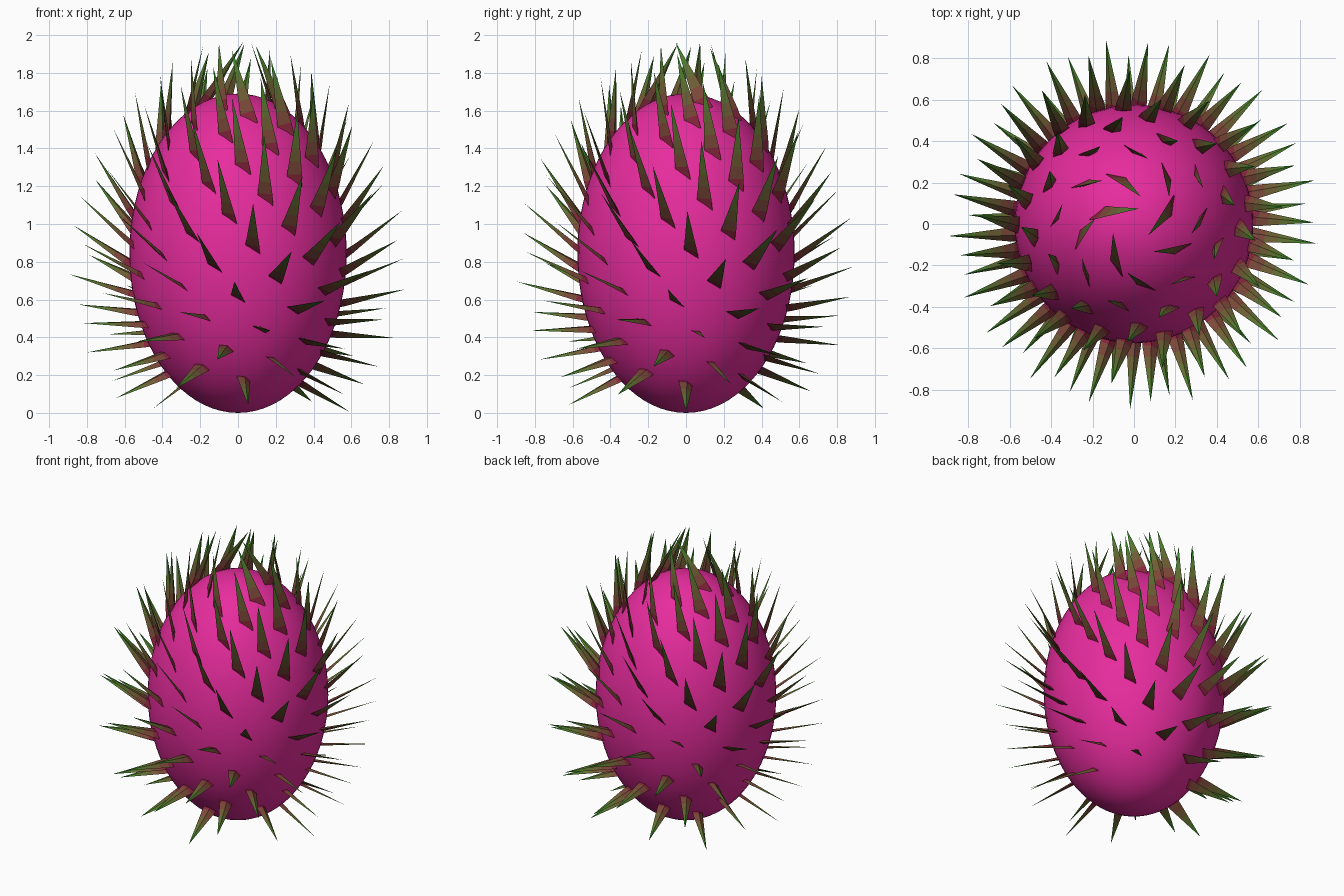
import bpy, bmesh, math
from mathutils import Vector

if "Cube" in bpy.data.objects:
    bpy.data.objects.remove(bpy.data.objects["Cube"])

RX, RZ = 0.575, 0.845          # body radii
COUNT = 120                    # leafy spikes
GOLDEN = math.radians(137.508)
BANDS = 6                      # colour steps along each spike
ROLL = math.radians(27)        # each leaf is turned about its own length


def material(name, rgb):
    m = bpy.data.materials.new(name)
    m.diffuse_color = (*rgb, 1)
    m.use_nodes = True
    m.node_tree.nodes["Principled BSDF"].inputs["Base Color"].default_value = m.diffuse_color
    return m


# Fruit body: smooth upright ellipsoid
bpy.ops.mesh.primitive_uv_sphere_add(segments=64, ring_count=40, radius=1, location=(0, 0, RZ))
body = bpy.context.object
body.name = "fruit_body"
body.scale = (RX, RX, RZ)
bpy.ops.object.transform_apply(location=False, rotation=False, scale=True)
bpy.ops.object.shade_smooth()
body.data.materials.append(material("pink_skin", (0.80, 0.025, 0.34)))


def add_spike(bm, base, along, side, face, length):
    """Tapered, slightly folded leaf with three edges running to a point."""
    rings = []
    for k in range(BANDS):
        f = k / BANDS
        w = 0.042 * min(1 - f, 0.88) / 0.88
        c = base + along * (f * (length + 0.04) - 0.04)
        rings.append([bm.verts.new(c + side * w - face * w * 0.15),
                      bm.verts.new(c + face * w * 0.25),
                      bm.verts.new(c - side * w - face * w * 0.15)])
    tip = bm.verts.new(base + along * length)
    bm.faces.new(rings[0][::-1])
    for k in range(BANDS):
        for j in range(3):
            a, b = rings[k][j], rings[k][(j + 1) % 3]
            if k < BANDS - 1:
                quad = (a, b, rings[k + 1][(j + 1) % 3], rings[k + 1][j])
            else:
                quad = (a, b, tip)
            bm.faces.new(quad).material_index = k


# Spikes spiral up the body at the golden angle, leaning further up towards the top
bm = bmesh.new()
for i in range(COUNT):
    t = i / (COUNT - 1)
    z = 0.16 + 1.49 * t
    ang = i * GOLDEN
    out = Vector((math.cos(ang), math.sin(ang), 0))
    tangent = Vector((-math.sin(ang), math.cos(ang), 0))
    s = (z - RZ) / RZ
    r = RX * math.sqrt(1 - s * s)
    normal = (out * (r / RX ** 2) + Vector((0, 0, (z - RZ) / RZ ** 2))).normalized()
    up = normal.cross(tangent)
    e = min(1, t * 1.2)
    lean = math.radians(12 + 43 * e * e * (3 - 2 * e))
    along = normal * math.cos(lean) + up * math.sin(lean)
    along = (along - tangent * 0.22 * t).normalized()
    flat = (tangent - along * tangent.dot(along)).normalized()
    face = along.cross(flat)
    if face.dot(up * math.cos(lean) - normal * math.sin(lean)) < 0:
        face = -face
    side = flat * math.cos(ROLL) - face * math.sin(ROLL)
    face = face * math.cos(ROLL) + flat * math.sin(ROLL)
    length = 0.30 + 0.22 * t - 0.15 * t * t
    add_spike(bm, out * r + Vector((0, 0, z)), along, side, face, length)
bmesh.ops.recalc_face_normals(bm, faces=bm.faces)
mesh = bpy.data.meshes.new("leaf_spikes")
bm.to_mesh(mesh)
bm.free()
spikes = bpy.data.objects.new("leaf_spikes", mesh)
bpy.context.collection.objects.link(spikes)

# Spike colour runs from dark red at the base to green at the tip
red, green = Vector((0.24, 0.02, 0.045)), Vector((0.03, 0.25, 0.02))
for k in range(BANDS):
    mesh.materials.append(material(f"spike_band_{k + 1}", red.lerp(green, k / (BANDS - 1))))
